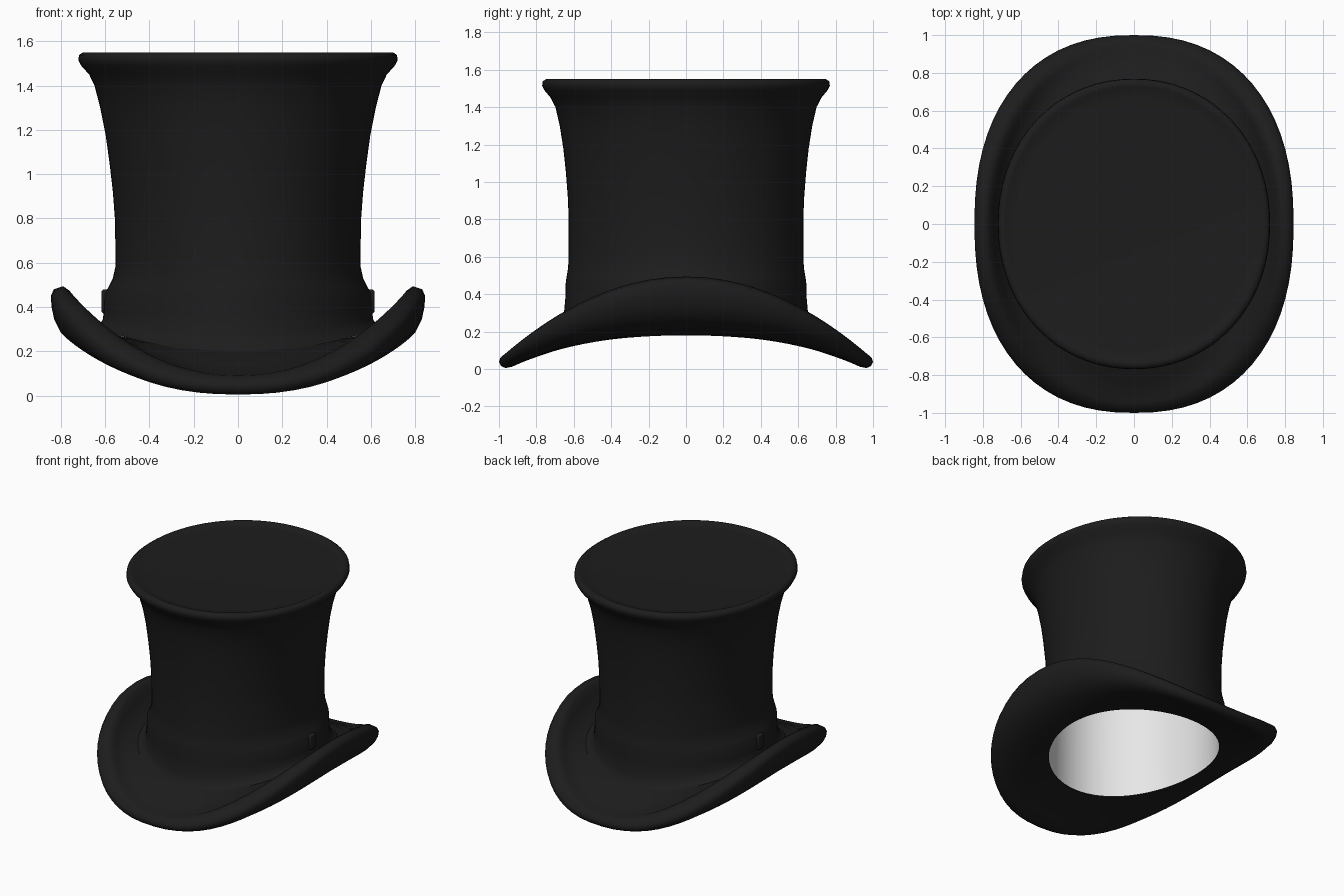
import bpy, bmesh
from math import sin, cos, pi, copysign, radians

SEGMENTS = 72

if "Cube" in bpy.data.objects:
    bpy.data.objects.remove(bpy.data.objects["Cube"], do_unlink=True)


def make_material(name, color, roughness):
    mat = bpy.data.materials.new(name)
    mat.use_nodes = True
    mat.diffuse_color = color
    bsdf = next(n for n in mat.node_tree.nodes if n.type == "BSDF_PRINCIPLED")
    bsdf.inputs["Base Color"].default_value = color
    bsdf.inputs["Roughness"].default_value = roughness
    return mat


felt = make_material("black felt", (0.012, 0.012, 0.012, 1), 0.8)
satin = make_material("white lining", (0.8, 0.8, 0.8, 1), 0.6)


def power(value, exponent):
    return copysign(abs(value) ** exponent, value)


def finish(name, bm, mat, flip=False):
    bmesh.ops.recalc_face_normals(bm, faces=bm.faces)
    if flip:
        bmesh.ops.reverse_faces(bm, faces=bm.faces)
    mesh = bpy.data.meshes.new(name)
    bm.to_mesh(mesh)
    bm.free()
    mesh.materials.append(mat)
    obj = bpy.data.objects.new(name, mesh)
    bpy.context.collection.objects.link(obj)
    bpy.ops.object.select_all(action="DESELECT")
    obj.select_set(True)
    bpy.context.view_layer.objects.active = obj
    bpy.ops.object.shade_smooth_by_angle(angle=radians(60))
    return obj


def loft(name, rows, mat, closed=False, cap=False, flip=False):
    """Oval rings; row = side radius, side z, front radius, front z, squareness."""
    bm = bmesh.new()
    rings = []
    for rx, z_side, ry, z_front, squareness in rows:
        ring = []
        for i in range(SEGMENTS):
            t = 2 * pi * i / SEGMENTS
            c = power(cos(t), 2 / squareness)
            s = power(sin(t), 2 / squareness)
            z = z_side + (z_front - z_side) * s * s
            ring.append(bm.verts.new((rx * c, ry * s, z)))
        rings.append(ring)
    pairs = list(zip(rings, rings[1:]))
    if closed:
        pairs.append((rings[-1], rings[0]))
    for low, high in pairs:
        for i in range(SEGMENTS):
            j = (i + 1) % SEGMENTS
            bm.faces.new((low[i], low[j], high[j], high[i]))
    if cap:
        bm.faces.new(rings[-1])
    return finish(name, bm, mat, flip)


# Brim: closed section, curled up at the sides and dipping front and back
brim_section = [
    (0.54, 0.18, 0.61, 0.13, 2), (0.64, 0.195, 0.75, 0.083, 2.1),
    (0.74, 0.235, 0.87, 0.038, 2.2), (0.80, 0.285, 0.93, 0.012, 2.25),
    (0.83, 0.345, 0.965, 0.005, 2.3), (0.842, 0.40, 0.988, 0.015, 2.32),
    (0.845, 0.45, 1.0, 0.037, 2.32), (0.832, 0.48, 0.993, 0.06, 2.3),
    (0.79, 0.494, 0.965, 0.083, 2.2), (0.762, 0.475, 0.945, 0.09, 2.1),
    (0.74, 0.42, 0.92, 0.093, 2.1), (0.69, 0.35, 0.82, 0.14, 2.05),
    (0.62, 0.29, 0.70, 0.20, 2), (0.55, 0.27, 0.62, 0.22, 2),
]
loft("brim", brim_section, felt, closed=True)

# Crown: soft fillet at the brim, waisted wall, flared lip, slightly sunken top
crown_base = [
    (0.655, 0.31, 0.70, 0.195, 2), (0.625, 0.32, 0.672, 0.225, 1.95),
    (0.61, 0.345, 0.655, 0.27, 1.92),
]
crown_profile = [
    (0.38, 0.606, 0.645, 1.92), (0.46, 0.602, 0.643, 1.92),
    (0.49, 0.585, 0.639, 1.94), (0.53, 0.565, 0.632, 1.97),
    (0.59, 0.552, 0.627, 2), (0.80, 0.556, 0.627, 2), (0.92, 0.565, 0.632, 2),
    (1.05, 0.58, 0.642, 2), (1.18, 0.598, 0.656, 2), (1.30, 0.622, 0.675, 2),
    (1.40, 0.648, 0.698, 2.03), (1.45, 0.672, 0.724, 2.06),
    (1.49, 0.708, 0.757, 2.08), (1.515, 0.721, 0.769, 2.08),
    (1.538, 0.718, 0.766, 2.08), (1.55, 0.70, 0.748, 2.08),
    (1.549, 0.682, 0.73, 2.06), (1.54, 0.665, 0.712, 2.04),
    (1.537, 0.62, 0.665, 2),
]
crown_wall = [(x, z, y, z, n) for z, x, y, n in crown_profile]
loft("crown", crown_base + crown_wall, felt, cap=True)

# Lining: inner wall from the head opening up to the inside of the top
lining_rows = [
    (0.541, 0.182, 0.611, 0.132, 2), (0.535, 0.60, 0.61, 0.60, 2),
    (0.54, 0.85, 0.612, 0.85, 2), (0.575, 1.18, 0.635, 1.18, 2),
    (0.625, 1.40, 0.675, 1.40, 2), (0.65, 1.52, 0.70, 1.52, 2),
]
loft("lining", lining_rows, satin, cap=True, flip=True)

# Small ribbon knots on both sides of the crown base
for side, label in ((1, "left"), (-1, "right")):
    bm = bmesh.new()
    bmesh.ops.create_cube(bm, size=1)
    bmesh.ops.scale(bm, vec=(0.04, 0.07, 0.11), verts=bm.verts)
    bmesh.ops.bevel(bm, geom=bm.edges[:], offset=0.014, segments=3,
                    profile=0.5, affect="EDGES")
    bmesh.ops.translate(bm, vec=(side * 0.597, 0, 0.425), verts=bm.verts)
    finish(label + "_ribbon_knot", bm, felt)
